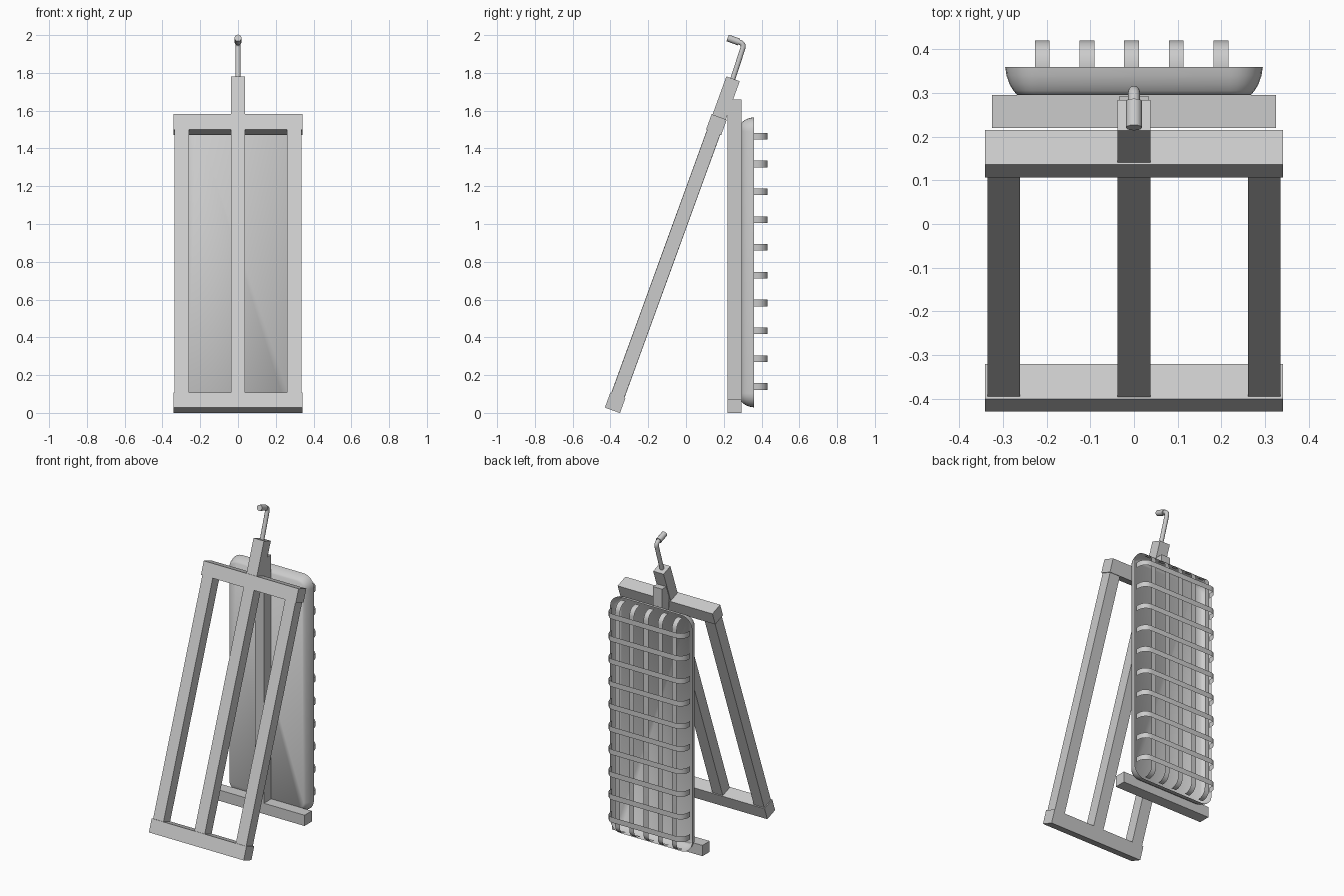
import bpy, bmesh, math
from mathutils import Vector

if "Cube" in bpy.data.objects:
    bpy.data.objects.remove(bpy.data.objects["Cube"])

TILT = math.radians(20)
UP = Vector((0, math.sin(TILT), math.cos(TILT)))      # direction along the leaning frame
FOOT = Vector((0, -0.375, 0.0535))                    # centre of the lower rail


def box(name, loc, size, tilt=0.0):
    bm = bmesh.new()
    bmesh.ops.create_cube(bm, size=1)
    bmesh.ops.scale(bm, vec=size, verts=bm.verts)
    ob = mesh_object(name, bm)
    ob.location = loc
    ob.rotation_euler.x = -tilt
    return ob


def mesh_object(name, bm, smooth=False):
    me = bpy.data.meshes.new(name)
    for f in bm.faces:
        f.smooth = smooth
    bm.to_mesh(me)
    bm.free()
    ob = bpy.data.objects.new(name, me)
    bpy.context.collection.objects.link(ob)
    return ob


def tube(name, points, radius):
    cu = bpy.data.curves.new(name, 'CURVE')
    cu.dimensions = '3D'
    cu.bevel_depth = radius
    cu.bevel_resolution = 4
    cu.use_fill_caps = True
    sp = cu.splines.new('POLY')
    sp.points.add(len(points) - 1)
    for p, co in zip(sp.points, points):
        p.co = (*co, 1)
    sp.use_smooth = True
    ob = bpy.data.objects.new(name, cu)
    bpy.context.collection.objects.link(ob)
    return ob


def rounded_rect(hx, hz, r, n=6):
    pts = []
    for k, (sx, sz) in enumerate([(1, 1), (-1, 1), (-1, -1), (1, -1)]):
        for i in range(n + 1):
            a = math.pi / 2 * (k + i / n)
            pts.append((sx * (hx - r) + r * math.cos(a), sz * (hz - r) + r * math.sin(a)))
    return pts


# Leaning frame: two rails, two side legs, a longer middle leg
RAIL_GAP = 1.568
box("lower_rail", FOOT, (0.683, 0.085, 0.085), TILT)
box("upper_rail", FOOT + UP * RAIL_GAP, (0.683, 0.085, 0.085), TILT)
for side, x in (("left", -0.298), ("right", 0.298)):
    box(side + "_leg", FOOT + UP * RAIL_GAP / 2 + Vector((x, 0, 0)), (0.075, 0.073, RAIL_GAP), TILT)
MID = 1.825
box("middle_leg", FOOT + UP * MID / 2, (0.075, 0.075, MID), TILT)

# Upright post and its foot bar
box("upright_post", (0, 0.2565, 0.83), (0.066, 0.073, 1.66))
box("foot_bar", (0, 0.2575, 0.035), (0.65, 0.075, 0.07))

# Hook rod with a rounded elbow and a thicker tip
OUT = Vector((0, -math.cos(TILT), math.sin(TILT)))
corner = Vector((0, 0.309, 1.953))
R = 0.022
centre = corner - UP * R + OUT * R
path = [FOOT + UP * (MID - 0.03)]
for i in range(7):
    a = math.pi / 2 * i / 6
    path.append(centre - OUT * R * math.cos(a) + UP * R * math.sin(a))
path.append(corner + OUT * 0.085)
tube("hook_rod", path, 0.0135)
tube("hook_tip", [corner + OUT * 0.03, corner + OUT * 0.094], 0.0185)

# Shallow flared tray, open at the back
ZC, HX, HZ = 0.797, 0.295, 0.768
bm = bmesh.new()
rings = []
for y, inset in [(0.36, 0), (0.34, 0.003), (0.32, 0.01), (0.305, 0.019), (0.295, 0.028)]:
    rings.append([bm.verts.new((x, y, ZC + z))
                  for x, z in rounded_rect(HX - inset, HZ - inset, 0.075 - inset)])
for a, b in zip(rings, rings[1:]):
    for i in range(len(a)):
        j = (i + 1) % len(a)
        bm.faces.new((a[i], a[j], b[j], b[i]))
bm.faces.new(rings[-1])
bmesh.ops.recalc_face_normals(bm, faces=bm.faces)
mesh_object("tray", bm, True)


# Thin ribbon straps bowed over the tray opening
def strap(name, half, depth, width, vertical, pos):
    r = 0.055
    prof = [(-half, 0.358)]
    for s in (-1, 1):
        arc = [(s * (half - r + r * math.cos(math.pi / 2 * i / 6)),
                depth - r + r * math.sin(math.pi / 2 * i / 6)) for i in range(7)]
        prof += arc if s < 0 else arc[::-1]
    prof.append((half, 0.358))
    bm = bmesh.new()
    rows = []
    for t, y in prof:
        rows.append([bm.verts.new((pos + w, y, ZC + t) if vertical else (t, y, pos + w))
                     for w in (-width / 2, width / 2)])
    for a, b in zip(rows, rows[1:]):
        bm.faces.new((a[0], a[1], b[1], b[0]))
    bmesh.ops.recalc_face_normals(bm, faces=bm.faces)
    ob = mesh_object(name, bm, True)
    return ob


for i in range(10):
    strap(f"cross_strap_{i + 1}", 0.281, 0.432, 0.035, False, 0.14 + i * 0.1472)
for i in range(5):
    strap(f"long_strap_{i + 1}", 0.752, 0.420, 0.034, True, -0.21 + i * 0.1023)
